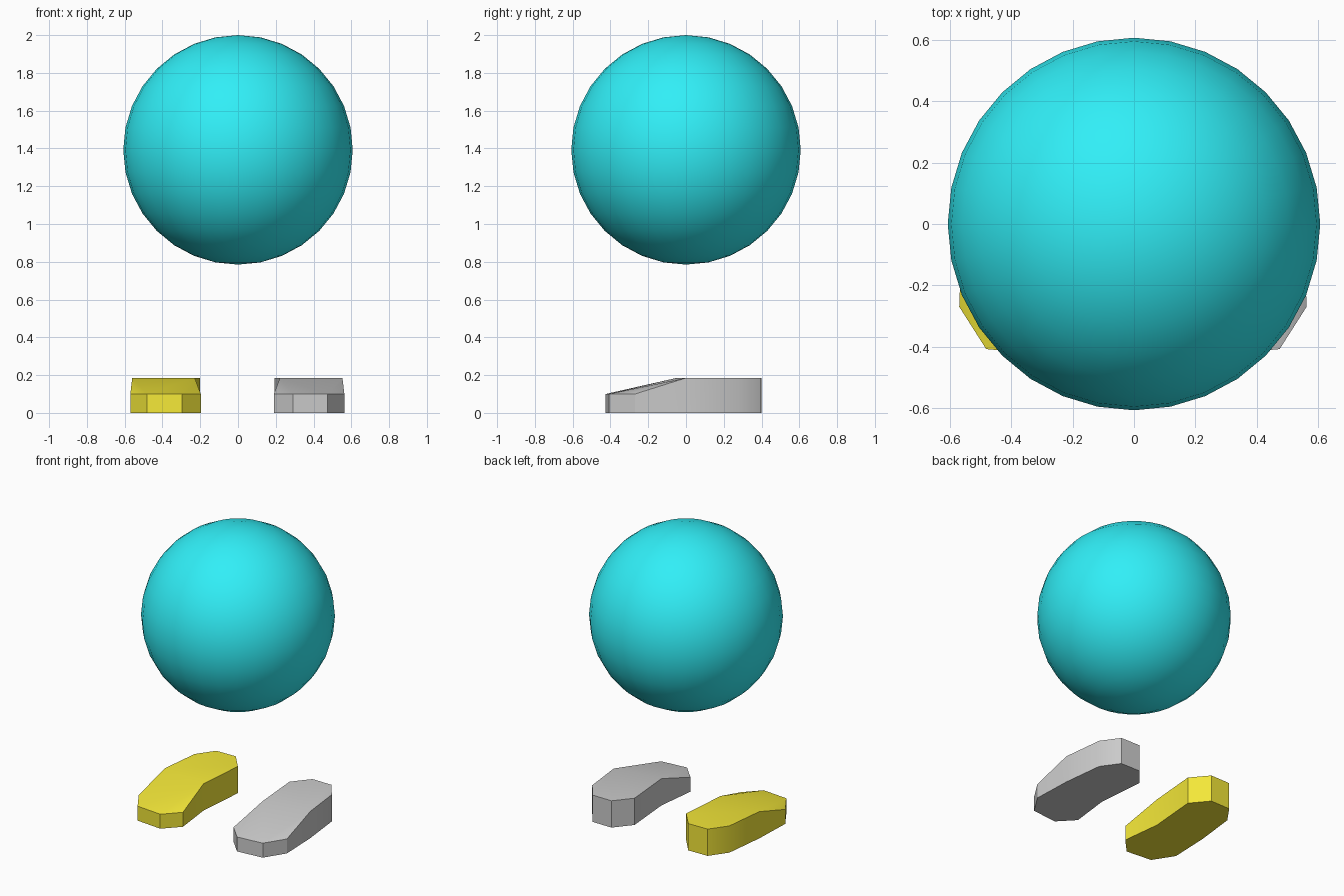
import bpy, bmesh, math

if "Cube" in bpy.data.objects:
    bpy.data.objects.remove(bpy.data.objects["Cube"])


def paint(obj, name, rgb):
    mat = bpy.data.materials.new(name)
    mat.diffuse_color = (*rgb, 1)
    mat.use_nodes = True
    mat.node_tree.nodes["Principled BSDF"].inputs["Base Color"].default_value = mat.diffuse_color
    obj.data.materials.append(mat)


# Floating round body
R = 0.6075
bpy.ops.mesh.primitive_uv_sphere_add(segments=32, ring_count=16, radius=R,
                                     location=(0, 0, 2 - R))
body = bpy.context.object
body.name = "body"
bpy.ops.object.shade_smooth()
paint(body, "cyan", (0.03, 0.86, 0.93))

# Foot outline seen from above, right side: toe at the front, waist, heel
HIGH, LOW = 0.185, 0.10
OUTLINE = [
    (0.222, -0.05, HIGH),   # 0 inner crease
    (0.190, -0.32, LOW),    # 1 inner toe
    (0.290, -0.425, LOW),   # 2 toe tip, inner
    (0.475, -0.408, LOW),   # 3 toe tip, outer
    (0.563, -0.27, LOW),    # 4 outer toe
    (0.553, 0.00, HIGH),    # 5 outer crease
    (0.521, 0.28, HIGH),    # 6 outer heel
    (0.437, 0.398, HIGH),   # 7 heel back, outer
    (0.290, 0.40, HIGH),    # 8 heel back, inner
    (0.194, 0.285, HIGH),   # 9 inner heel
]
# Flat heel top, toe slope and its two side facets
TOPS = [(0, 5, 6, 7, 8, 9), (0, 2, 3, 5), (0, 1, 2), (3, 4, 5)]


def make_foot(name, side, shift):
    bm = bmesh.new()
    top = [bm.verts.new((side * x + shift, y, z)) for x, y, z in OUTLINE]
    low = [bm.verts.new((v.co.x, v.co.y, 0)) for v in top]
    for ids in TOPS:
        bm.faces.new([top[i] for i in ids])
    bm.faces.new(low[::-1])
    n = len(top)
    for i in range(n):
        j = (i + 1) % n
        bm.faces.new((low[i], low[j], top[j], top[i]))
    bmesh.ops.recalc_face_normals(bm, faces=bm.faces)
    mesh = bpy.data.meshes.new(name)
    bm.to_mesh(mesh)
    bm.free()
    obj = bpy.data.objects.new(name, mesh)
    bpy.context.collection.objects.link(obj)
    bpy.ops.object.select_all(action='DESELECT')
    obj.select_set(True)
    bpy.context.view_layer.objects.active = obj
    bpy.ops.object.shade_smooth_by_angle(angle=math.radians(30))
    return obj


# Feet
make_foot("right_foot", 1, 0)
left = make_foot("left_foot", -1, -0.007)
paint(left, "yellow", (0.9, 0.8, 0.04))
